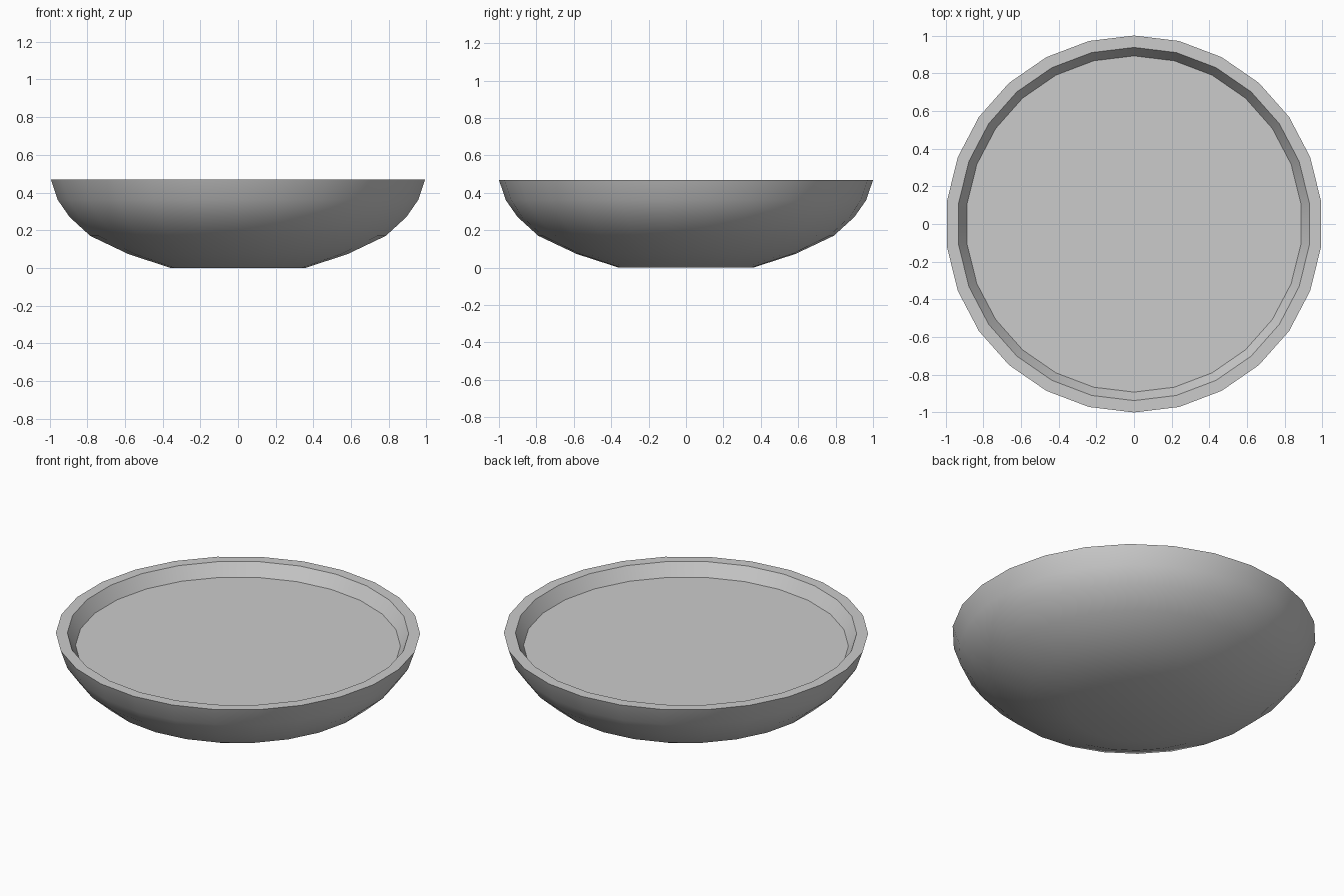
import bpy, bmesh
from math import sin, cos, pi, radians

if "Cube" in bpy.data.objects:
    bpy.data.objects.remove(bpy.data.objects["Cube"])

SIDES = 26

# Profile (radius, height): base, outer wall, rim, inner lip, recessed floor
profile = [(0.36, 0.0), (0.585, 0.073), (0.79, 0.17), (0.90, 0.27),
           (0.963, 0.36), (1.0, 0.468), (0.937, 0.468), (0.892, 0.393)]

bm = bmesh.new()
rings = []
for r, z in profile:
    rings.append([bm.verts.new((r * sin(2 * pi * i / SIDES), r * cos(2 * pi * i / SIDES), z))
                  for i in range(SIDES)])

# Walls between neighbouring rings
for a, b in zip(rings, rings[1:]):
    for i in range(SIDES):
        j = (i + 1) % SIDES
        bm.faces.new((a[i], a[j], b[j], b[i]))

# Flat base and flat dish floor
bm.faces.new(rings[0])
bm.faces.new(rings[-1])
bmesh.ops.recalc_face_normals(bm, faces=bm.faces)

mesh = bpy.data.meshes.new("shallow_bowl")
bm.to_mesh(mesh)
bm.free()
bowl = bpy.data.objects.new("shallow_bowl", mesh)
bpy.context.collection.objects.link(bowl)

# Smooth outer curve, crisp rim
bpy.context.view_layer.objects.active = bowl
bowl.select_set(True)
bpy.ops.object.shade_smooth_by_angle(angle=radians(30))
